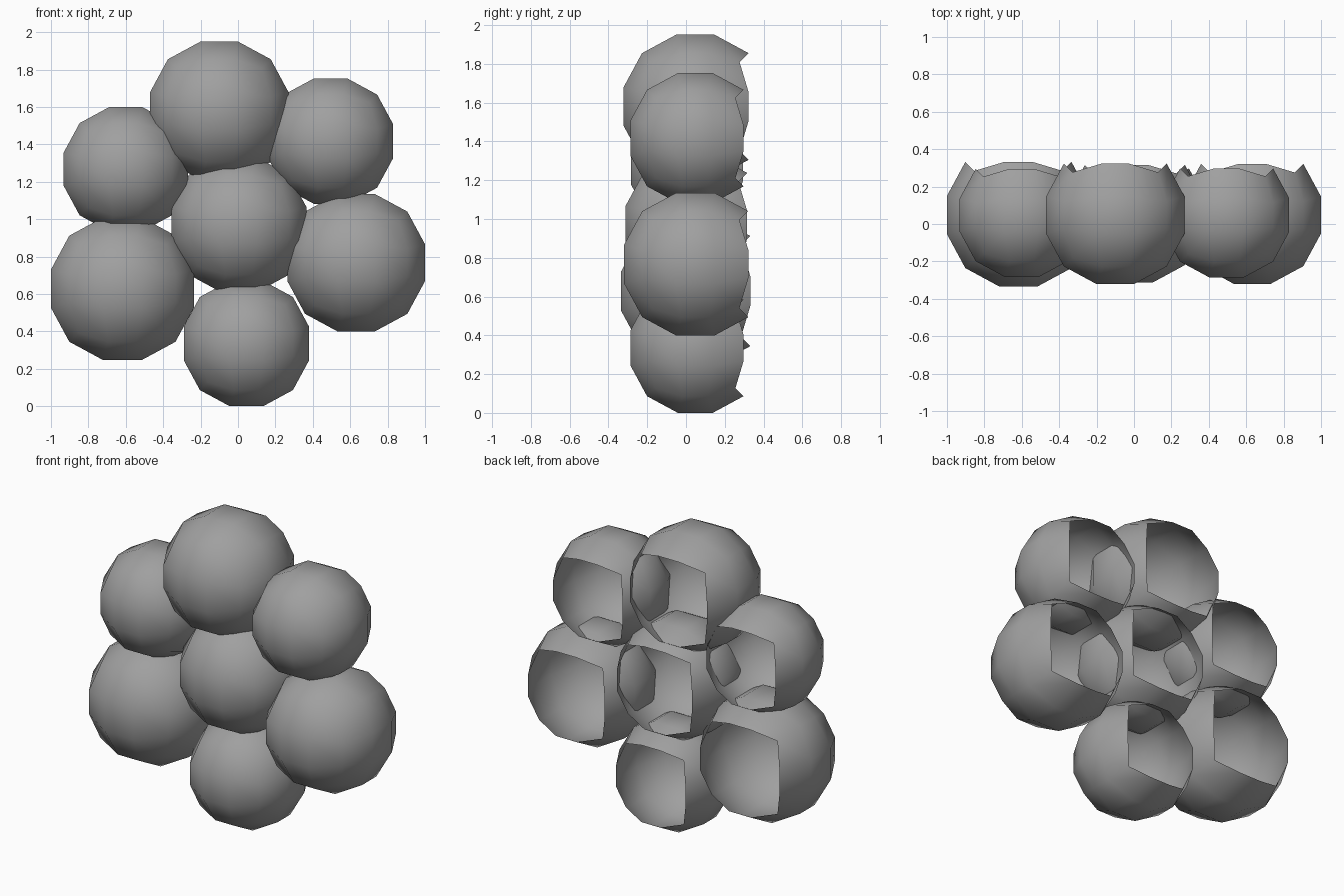
import bpy, bmesh, math
from mathutils import Vector

cube = bpy.data.objects.get("Cube")
if cube:
    bpy.data.objects.remove(cube, do_unlink=True)

# One plain grey for every shell
grey = bpy.data.materials.new("plain_grey")
grey.use_nodes = True
color = (0.35, 0.35, 0.35, 1)
grey.diffuse_color = color
grey.node_tree.nodes["Principled BSDF"].inputs["Base Color"].default_value = color

DEPTH = 0.048  # shared depth of the shell centres


def shell(name, x, z, half_size):
    """A rounded cube of 3 x 3 panels per side, open at the back."""
    bm = bmesh.new()
    bmesh.ops.create_cube(bm, size=2)
    bmesh.ops.subdivide_edges(bm, edges=bm.edges[:], cuts=2, use_grid_fill=True)
    # Open the back
    back = [f for f in bm.faces if f.calc_center_median().y > 0.99]
    bmesh.ops.delete(bm, geom=back, context='FACES')
    # Even angular spacing, then push out to a sphere
    radius = half_size * math.sqrt(1 + 2 * math.tan(math.pi / 12) ** 2)
    for v in bm.verts:
        v.co = Vector([math.tan(c * math.pi / 4) for c in v.co]).normalized() * radius
    for f in bm.faces:
        f.smooth = True
    mesh = bpy.data.meshes.new(name)
    bm.to_mesh(mesh)
    bm.free()
    mesh.materials.append(grey)
    obj = bpy.data.objects.new(name, mesh)
    obj.location = (x, DEPTH, z)
    bpy.context.collection.objects.link(obj)


# Cluster of seven: one in the middle, six around it
shell("centre_shell", 0.005, 0.97, 0.36)
shell("top_shell", -0.10, 1.58, 0.37)
shell("upper_left_shell", 0.495, 1.417, 0.335)
shell("lower_left_shell", 0.632, 0.767, 0.368)
shell("bottom_shell", 0.045, 0.335, 0.335)
shell("lower_right_shell", -0.618, 0.628, 0.382)
shell("upper_right_shell", -0.60, 1.267, 0.332)
